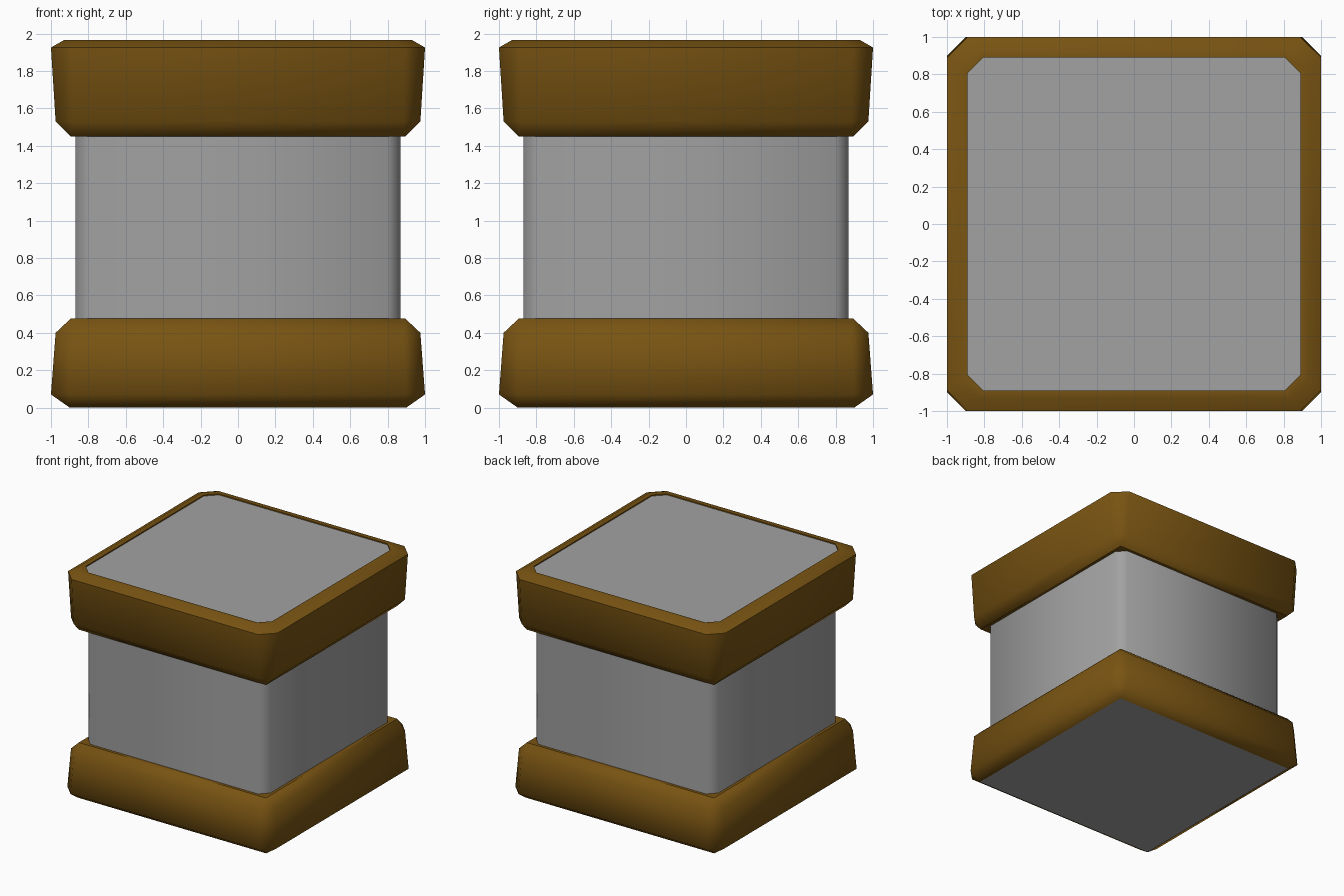
import bpy, bmesh, math

if "Cube" in bpy.data.objects:
    bpy.data.objects.remove(bpy.data.objects["Cube"])


def material(name, color):
    m = bpy.data.materials.new(name)
    m.diffuse_color = (*color, 1)
    m.use_nodes = True
    m.node_tree.nodes["Principled BSDF"].inputs["Base Color"].default_value = m.diffuse_color
    return m


brown = material("brown", (0.19, 0.088, 0.006))
grey = material("grey", (0.36, 0.36, 0.36))


def ring(bm, z, half, cut):
    """Square outline with its corners cut off."""
    a, b = half, half - cut
    pts = [(a, -b), (a, b), (b, a), (-b, a), (-a, b), (-a, -b), (-b, -a), (b, -a)]
    return [bm.verts.new((x, y, z)) for x, y in pts]


def loft(name, sections, mats, grey_end=None):
    """Skin (z, half width, corner cut) sections; grey_end picks the end face painted grey."""
    bm = bmesh.new()
    rings = [ring(bm, *s) for s in sections]
    for lo, hi in zip(rings, rings[1:]):
        for i in range(8):
            j = (i + 1) % 8
            bm.faces.new((lo[i], lo[j], hi[j], hi[i])).smooth = True
    ends = {"bottom": bm.faces.new(rings[0][::-1]), "top": bm.faces.new(rings[-1])}
    if grey_end:
        ends[grey_end].material_index = 1
    bmesh.ops.remove_doubles(bm, verts=bm.verts, dist=0.0005)
    bmesh.ops.recalc_face_normals(bm, faces=bm.faces)
    for e in bm.edges:
        e.smooth = e.calc_face_angle(0) < math.radians(55)
    me = bpy.data.meshes.new(name)
    bm.to_mesh(me)
    bm.free()
    for m in mats:
        me.materials.append(m)
    bpy.context.collection.objects.link(bpy.data.objects.new(name, me))


# Grey middle block, running slightly into both caps
loft("body", [(0.44, 0.87, 0.07), (1.48, 0.87, 0.07)], [grey])

# Bevelled lower cap with a grey underside
loft("bottom_cap", [(0, 0.90, 0), (0.07, 1.0, 0.10), (0.40, 0.975, 0.09),
                    (0.475, 0.895, 0)], [brown, grey], "bottom")

# Bevelled upper cap with a slightly sunken grey panel
loft("top_cap", [(1.45, 0.895, 0), (1.53, 0.975, 0.09), (1.925, 1.0, 0.11),
                 (1.965, 0.93, 0.095), (1.965, 0.89, 0.085), (1.955, 0.89, 0.085)],
     [brown, grey], "top")
